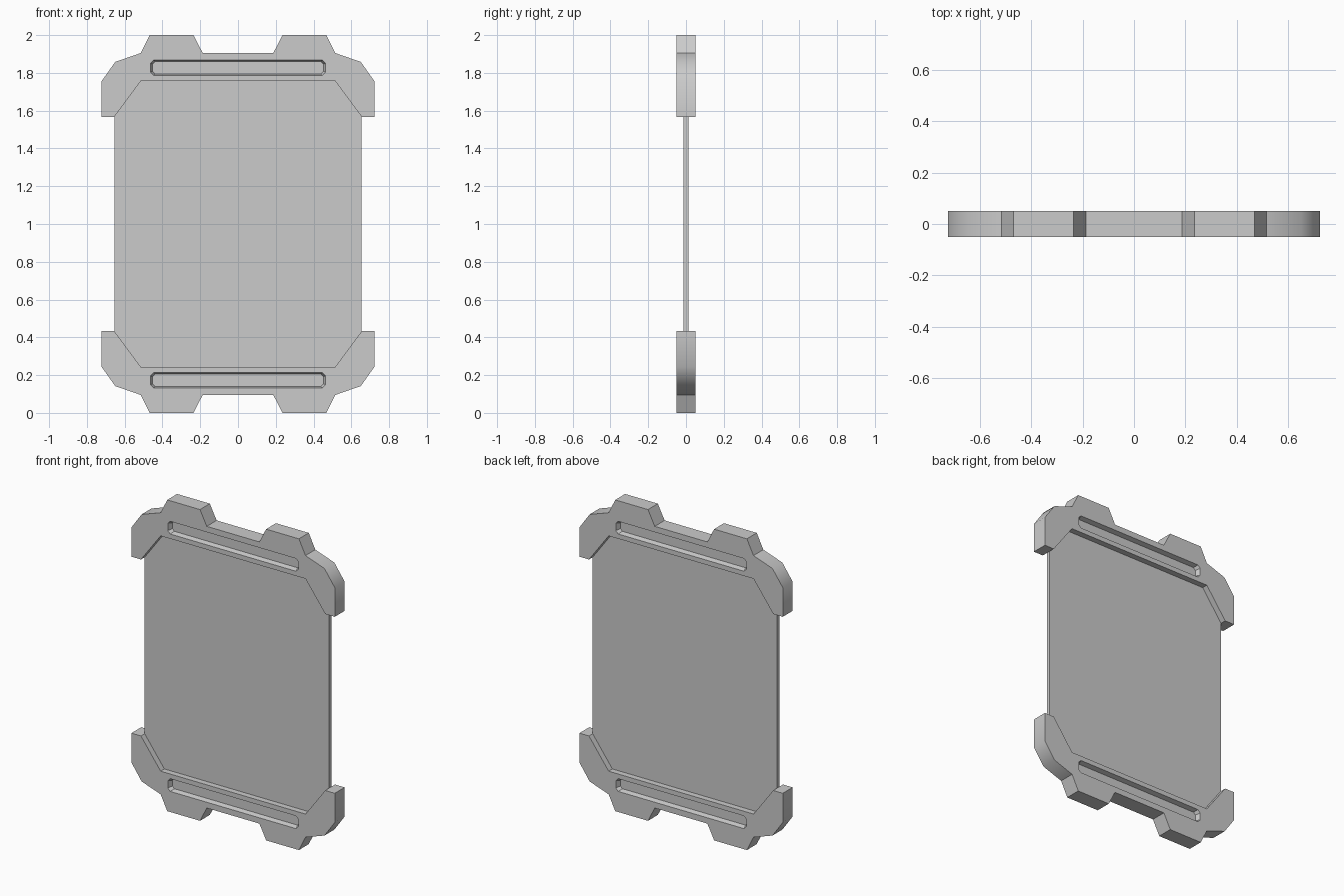
import bpy, bmesh, math

if "Cube" in bpy.data.objects:
    bpy.data.objects.remove(bpy.data.objects["Cube"])


def both_sides(half):
    """Complete a right-hand outline (x >= 0) to a symmetric closed loop."""
    return half + [(-x, z) for x, z in reversed(half)]


def loft(name, rings):
    """Solid through equally sized (y, outline) rings, capped at both ends."""
    bm = bmesh.new()
    loops = [[bm.verts.new((x, y, z)) for x, z in pts] for y, pts in rings]
    n = len(loops[0])
    for a, b in zip(loops, loops[1:]):
        for i in range(n):
            j = (i + 1) % n
            bm.faces.new((a[i], a[j], b[j], b[i]))
    bm.faces.new(loops[0])
    bm.faces.new(loops[-1])
    bmesh.ops.recalc_face_normals(bm, faces=bm.faces)
    mesh = bpy.data.meshes.new(name)
    bm.to_mesh(mesh)
    bm.free()
    ob = bpy.data.objects.new(name, mesh)
    bpy.context.collection.objects.link(ob)
    return ob


def slot(w, h, c, z0=1.827):
    """Chamfered slot outline, half width w and half height h."""
    return both_sides([(w - c, z0 + h), (w, z0 + h - c),
                       (w, z0 - h + c), (w - c, z0 - h)])


# End cap with two lugs and clasping corners
T = 0.05
cap_outline = both_sides([
    (0.187, 1.905), (0.235, 2.0), (0.468, 2.0), (0.515, 1.905),
    (0.65, 1.858), (0.723, 1.755), (0.723, 1.567), (0.655, 1.567),
    (0.515, 1.756)])
cap = loft("top_cap", [(-T, cap_outline), (T, cap_outline)])

# Tapered slot recesses on front and back
for side in (-1, 1):
    cutter = loft("slot_cutter", [
        (side * (T + 0.01), slot(0.468, 0.0435, 0.018)),
        (side * (T - 0.03), slot(0.452, 0.0325, 0.014))])
    mod = cap.modifiers.new("slot", 'BOOLEAN')
    mod.operation = 'DIFFERENCE'
    mod.solver = 'EXACT'
    mod.object = cutter
    bpy.context.view_layer.objects.active = cap
    bpy.ops.object.modifier_apply(modifier=mod.name)
    bpy.data.objects.remove(cutter)

# Rounded shading on the outer shoulders only
bpy.ops.object.select_all(action='DESELECT')
cap.select_set(True)
bpy.context.view_layer.objects.active = cap
bpy.ops.object.shade_smooth_by_angle(angle=math.radians(41))

# Bottom cap is the top one turned half way round
bottom = cap.copy()
bottom.name = "bottom_cap"
bottom.rotation_euler.y = math.pi
bottom.location.z = 2.0
bpy.context.collection.objects.link(bottom)

# Thin centre panel
panel_outline = both_sides([(0.515, 1.756), (0.655, 1.567),
                            (0.655, 0.433), (0.515, 0.244)])
loft("panel", [(-0.012, panel_outline), (0.012, panel_outline)])
